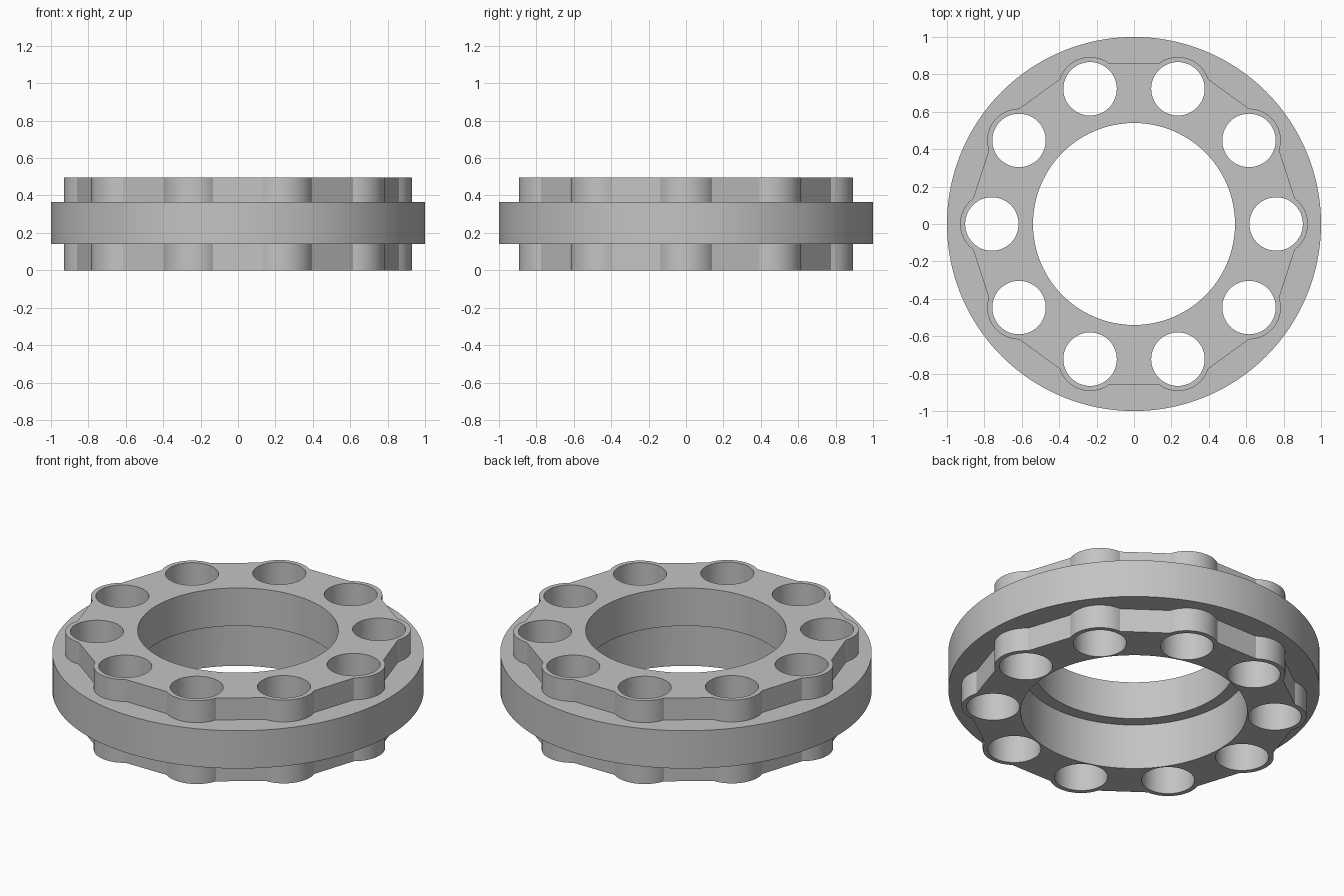
import bpy
import bmesh
from math import cos, sin, pi, atan2, hypot

if "Cube" in bpy.data.objects:
    bpy.data.objects.remove(bpy.data.objects["Cube"])

HEIGHT = 0.495
COUNT = 10            # sockets around the ring
PITCH = 0.76          # socket circle radius
LOBE = 0.17           # outer radius around each socket
FLAT = 0.86           # distance from the axis to the flats
STEP = pi / COUNT

metal = bpy.data.materials.new("plain grey")
metal.use_nodes = True
GREY = (0.55, 0.55, 0.55, 1)
metal.diffuse_color = GREY
metal.node_tree.nodes["Principled BSDF"].inputs["Base Color"].default_value = GREY


def circle(radius, sides, cx=0, cy=0):
    return [(cx + radius * cos(2 * pi * i / sides), cy + radius * sin(2 * pi * i / sides))
            for i in range(sides)]


def prism(name, outlines, z0, z1):
    """Extrude each closed outline from z0 to z1 into one object."""
    bm = bmesh.new()
    for outline in outlines:
        low = [bm.verts.new((x, y, z0)) for x, y in outline]
        high = [bm.verts.new((x, y, z1)) for x, y in outline]
        bm.faces.new(low[::-1])
        bm.faces.new(high)
        for i in range(len(low)):
            j = (i + 1) % len(low)
            bm.faces.new((low[i], low[j], high[j], high[i]))
    mesh = bpy.data.meshes.new(name)
    bm.to_mesh(mesh)
    bm.free()
    mesh.materials.append(metal)
    obj = bpy.data.objects.new(name, mesh)
    bpy.context.collection.objects.link(obj)
    return obj


def combine(target, tool, operation):
    """Apply a boolean and discard the tool."""
    bpy.context.view_layer.objects.active = target
    mod = target.modifiers.new("boolean", 'BOOLEAN')
    mod.operation = operation
    mod.solver = 'EXACT'
    mod.object = tool
    bpy.ops.object.modifier_apply(modifier=mod.name)
    bpy.data.objects.remove(tool)


def lobed_outline(arc_steps=20):
    """Ten-sided outline with a round lobe bulging at each corner."""
    rise = FLAT - PITCH * cos(STEP)
    run = PITCH * sin(STEP) - (LOBE ** 2 - rise ** 2) ** 0.5
    limit = atan2(FLAT * sin(STEP) - run * cos(STEP),
                  FLAT * cos(STEP) + run * sin(STEP) - PITCH)
    points = []
    for k in range(COUNT):
        turn = 2 * STEP * k
        for i in range(arc_steps + 1):
            a = limit * (2 * i / arc_steps - 1)
            x, y = PITCH + LOBE * cos(a), LOBE * sin(a)
            r, t = hypot(x, y), atan2(y, x) + turn
            points.append((r * cos(t), r * sin(t)))
    return points


# Lobed core with the round flange around its middle
ring = prism("bearing_ring", [lobed_outline()], 0, HEIGHT)
flange = prism("flange", [circle(1, 128)], 0.14, 0.365)
combine(ring, flange, 'UNION')

# Stepped bore: narrow above, wider below
combine(ring, prism("narrow_bore", [circle(0.54, 96)], -0.1, HEIGHT + 0.1), 'DIFFERENCE')
combine(ring, prism("wide_bore", [circle(0.61, 96)], -0.1, 0.27), 'DIFFERENCE')

# Through holes in the lobes
holes = [circle(0.143, 48, PITCH * cos(2 * STEP * k), PITCH * sin(2 * STEP * k))
         for k in range(COUNT)]
combine(ring, prism("sockets", holes, -0.1, HEIGHT + 0.1), 'DIFFERENCE')

# Smooth round walls, crisp rims
bpy.ops.object.select_all(action='DESELECT')
ring.select_set(True)
bpy.context.view_layer.objects.active = ring
bpy.ops.object.shade_smooth_by_angle(angle=pi / 6)
